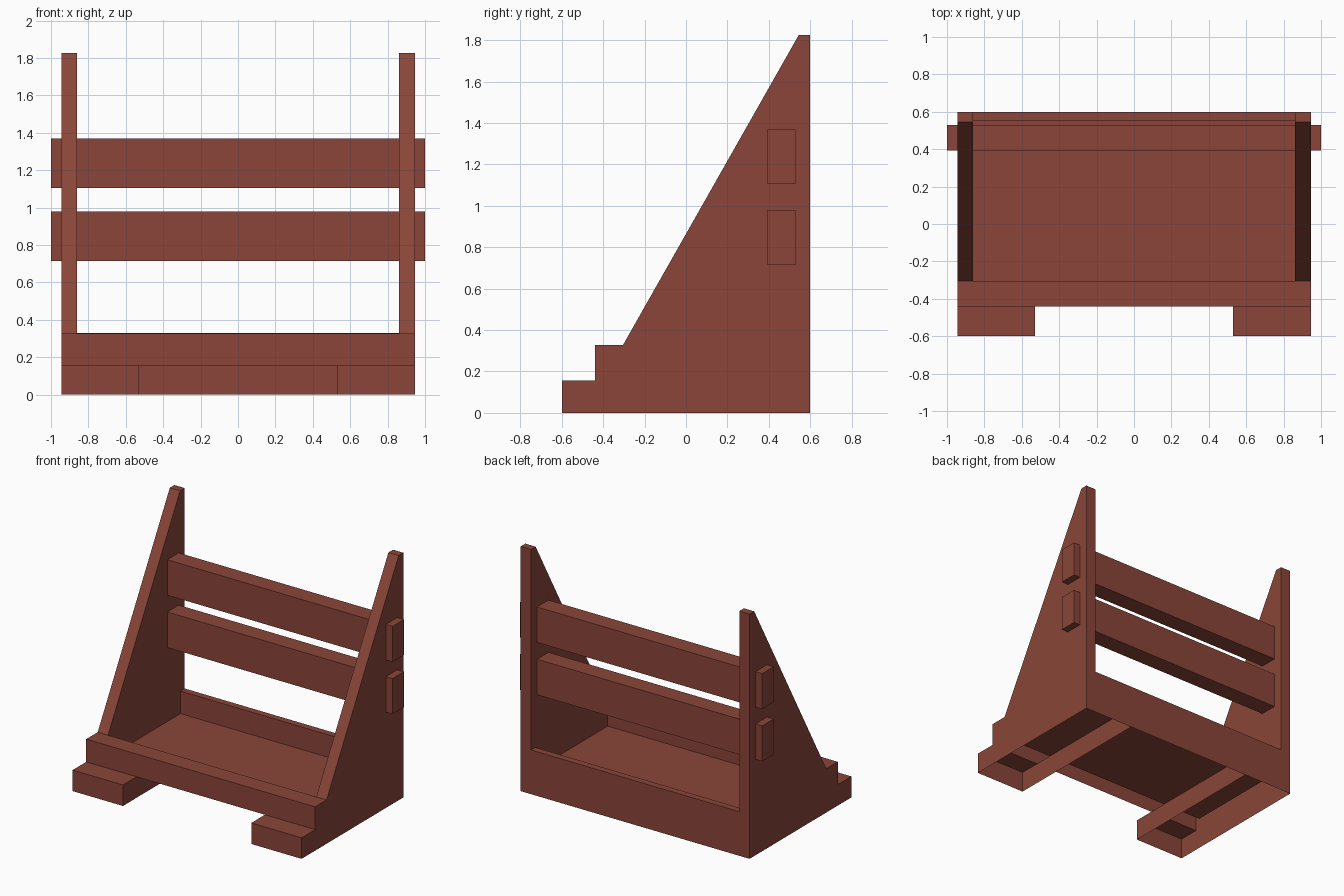
import bpy, bmesh

if "Cube" in bpy.data.objects:
    bpy.data.objects.remove(bpy.data.objects["Cube"])

wood = bpy.data.materials.new("red brown wood")
wood.diffuse_color = (0.255, 0.060, 0.040, 1)
wood.use_nodes = True
wood.node_tree.nodes["Principled BSDF"].inputs["Base Color"].default_value = wood.diffuse_color

OUT, IN, FOOT = 0.945, 0.86, 0.53      # panel outside, panel inside, foot inner wall


def finish(name, bm, mirror=False):
    bmesh.ops.remove_doubles(bm, verts=bm.verts, dist=1e-5)
    me = bpy.data.meshes.new(name)
    bm.to_mesh(me)
    bm.free()
    me.materials.append(wood)
    ob = bpy.data.objects.new(name, me)
    bpy.context.collection.objects.link(ob)
    if mirror:
        m = ob.modifiers.new("mirror", "MIRROR")
        m.use_axis = (True, False, False)
    return ob


def strip(bm, path, x0, x1):
    """Sweep a (y, z) path sideways from x0 to x1."""
    for p, q in zip(path, path[1:]):
        bm.faces.new([bm.verts.new(v) for v in
                      ((x0, *p), (x1, *p), (x1, *q), (x0, *q))])


def plate(bm, outline, x):
    """Flat (y, z) outline standing at x."""
    bm.faces.new([bm.verts.new((x, *p)) for p in outline])


lip = [(-0.44, 0.157), (-0.44, 0.327), (-0.305, 0.327)]
slope = [(-0.305, 0.327), (0.545, 1.826), (0.6, 1.826), (0.6, 0)]
tray = [(-0.305, 0.327), (-0.305, 0.162), (0.55, 0.162), (0.55, 0.33), (0.6, 0.33), (0.6, 0)]

# side panels: hollow, open underneath
bm = bmesh.new()
plate(bm, [(0.6, 0)] + slope[2:0:-1] + lip[::-1] + [(-0.6, 0.157), (-0.6, 0)], OUT)
bm.faces.ensure_lookup_table()
bm.faces[0].normal_update()
if bm.faces[0].normal.x < 0:
    bm.faces[0].normal_flip()
plate(bm, tray[1:5] + [(0.6, 1.826), (0.545, 1.826), (-0.305, 0.327)], IN)
bm.faces.ensure_lookup_table()
bm.faces[1].normal_update()
if bm.faces[1].normal.x > 0:
    bm.faces[1].normal_flip()
strip(bm, slope, IN, OUT)
finish("side_panels", bm, True)

# tray with floor and back board
bm = bmesh.new()
strip(bm, tray, -IN, IN)
finish("tray", bm)

# front lip
bm = bmesh.new()
strip(bm, lip, -OUT, OUT)
finish("front_lip", bm)

# front feet with long inner walls, open underneath
bm = bmesh.new()
strip(bm, [(-0.6, 0), (-0.6, 0.157), (-0.44, 0.157)], FOOT, OUT)
plate(bm, [(-0.6, 0), (-0.6, 0.157), (0.6, 0.157), (0.6, 0)], FOOT)
finish("feet", bm, True)

# cross slats passing through the panels
for name, z0, z1 in (("lower_slat", 0.715, 0.98), ("upper_slat", 1.105, 1.37)):
    bm = bmesh.new()
    bmesh.ops.create_cube(bm, size=1)
    for v in bm.verts:
        v.co = (v.co.x * 2, 0.4615 + v.co.y * 0.135, (z0 + z1) / 2 + v.co.z * (z1 - z0))
    finish(name, bm)
